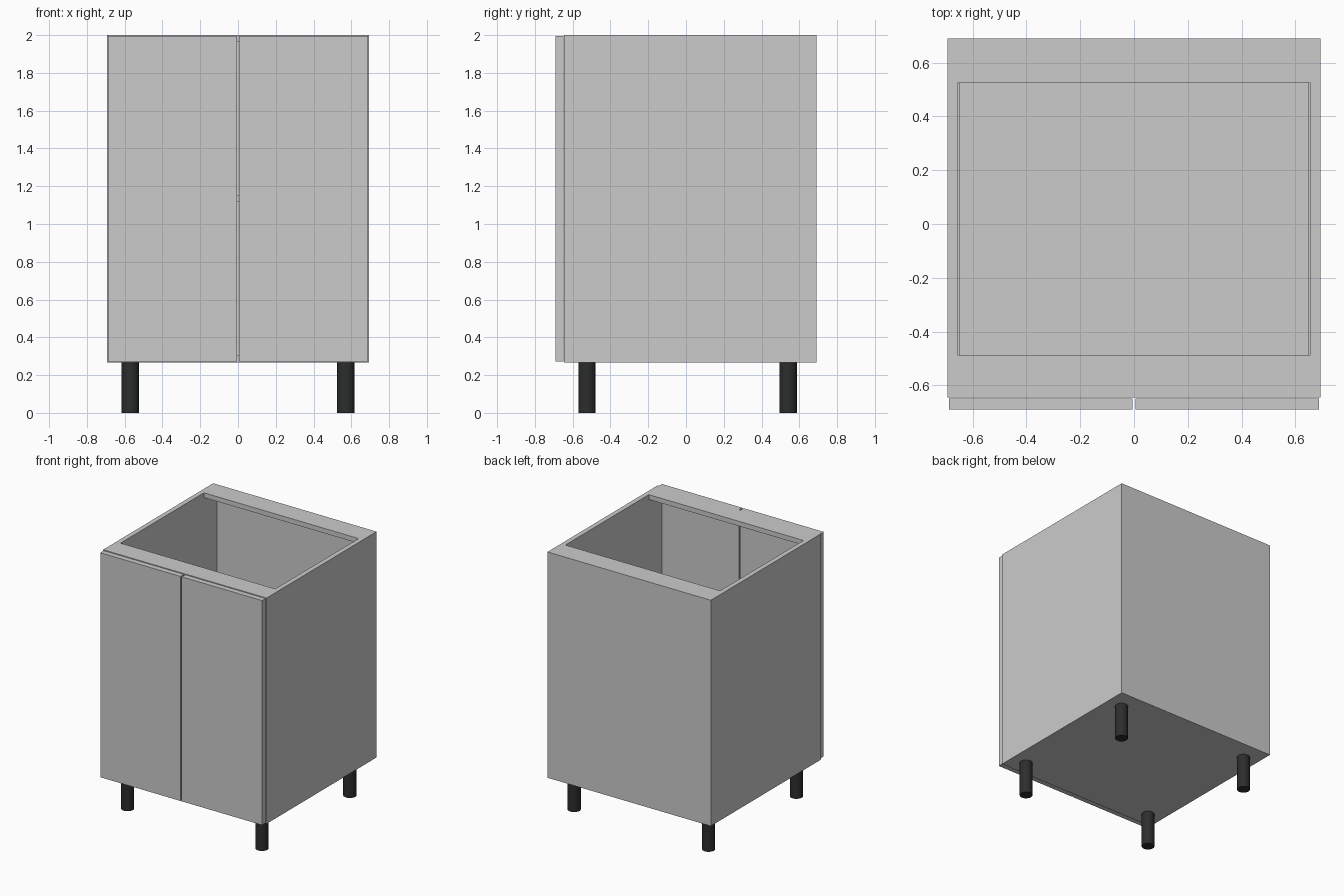
import bpy

if "Cube" in bpy.data.objects:
    bpy.data.objects.remove(bpy.data.objects["Cube"])

W = 0.694            # half width of the carcass
T = 0.037            # panel thickness
FRONT, BACK = -0.645, 0.69
BOTTOM, TOP = 0.266, 2.0
IN = W - T           # half width between the side panels
BP = BACK - 0.007    # inner face of the thin back panel


def box(name, x0, x1, y0, y1, z0, z1):
    bpy.ops.mesh.primitive_cube_add(size=1, location=((x0 + x1) / 2, (y0 + y1) / 2, (z0 + z1) / 2))
    ob = bpy.context.object
    ob.name = name
    ob.scale = (x1 - x0, y1 - y0, z1 - z0)
    bpy.ops.object.transform_apply(location=False, rotation=False, scale=True)
    return ob


# Carcass panels
box("left_side_panel", -W, -IN, FRONT, BP, BOTTOM, TOP)
box("right_side_panel", IN, W, FRONT, BP, BOTTOM, TOP)
box("bottom_panel", -IN, IN, FRONT, BP, BOTTOM, BOTTOM + T)
box("back_panel", -W, W, BP, BACK, BOTTOM, TOP)

# Top rails around the open top
box("front_rail", -IN, IN, FRONT, -0.487, TOP - T, TOP)
box("back_rail", -IN, IN, 0.525, BP, TOP - T, TOP)

# Inner shelf, slightly narrower than the opening
box("shelf", -0.65, 0.65, -0.61, BP - 0.004, 1.117, 1.117 + T)

# Pair of doors
box("left_door", -0.687, -0.005, -0.69, -0.649, 0.272, 1.996)
box("right_door", 0.005, 0.687, -0.69, -0.649, 0.272, 1.996)

# Four round black legs
black = bpy.data.materials.new("black_plastic")
black.diffuse_color = (0.025, 0.026, 0.026, 1)
black.use_nodes = True
black.node_tree.nodes["Principled BSDF"].inputs["Base Color"].default_value = black.diffuse_color
for side, x in (("left", -0.571), ("right", 0.571)):
    for end, y in (("front", -0.524), ("back", 0.541)):
        bpy.ops.mesh.primitive_cylinder_add(vertices=32, radius=0.046, depth=BOTTOM,
                                            location=(x, y, BOTTOM / 2))
        leg = bpy.context.object
        leg.name = f"{end}_{side}_leg"
        leg.data.materials.append(black)
        bpy.ops.object.shade_smooth_by_angle()
